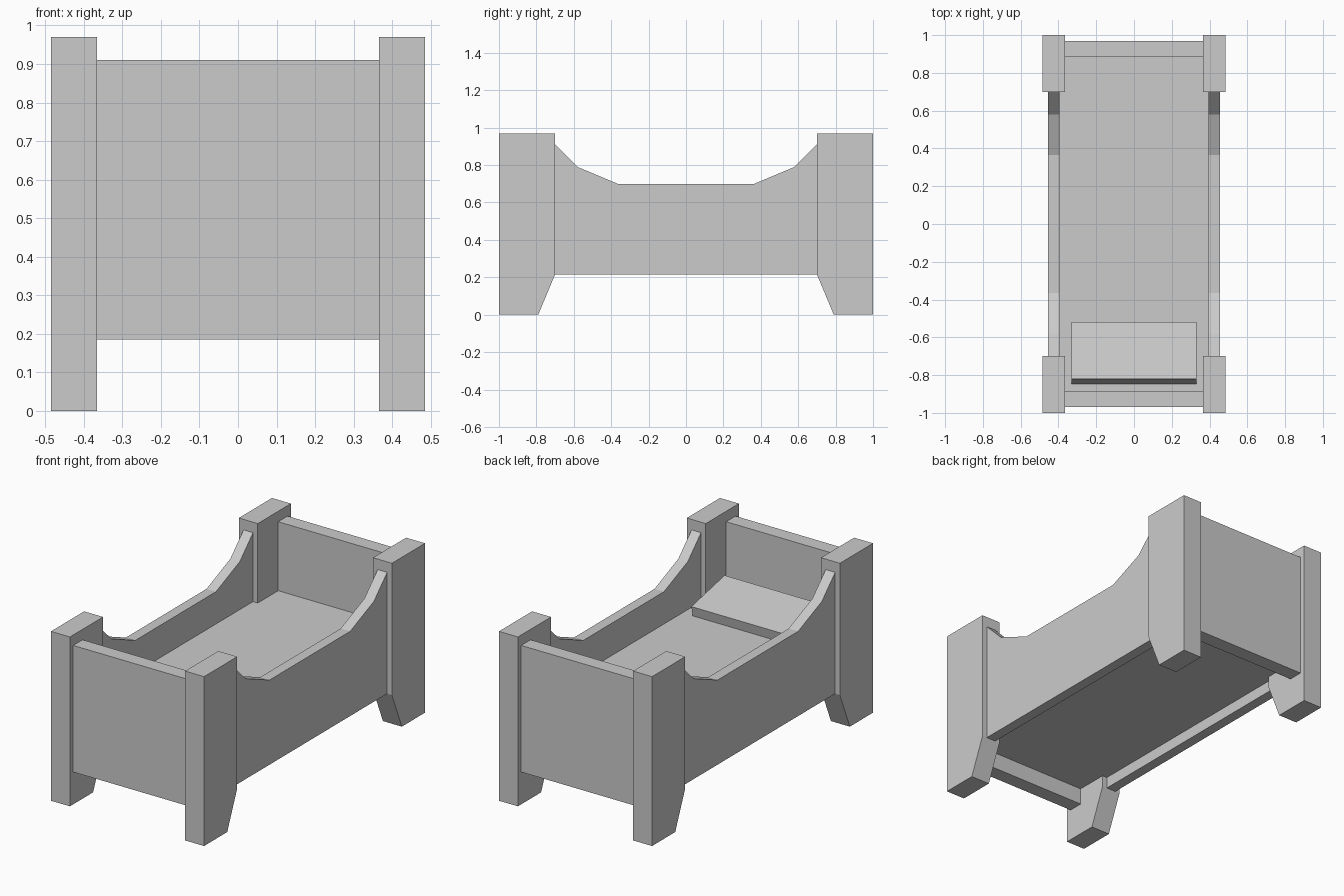
import bpy, bmesh, math
from mathutils import Matrix

if "Cube" in bpy.data.objects:
    bpy.data.objects.remove(bpy.data.objects["Cube"])


def extrude_x(name, profile, x0, x1):
    """Solid made from a (y, z) profile swept from x0 to x1."""
    bm = bmesh.new()
    face = bm.faces.new([bm.verts.new((x0, y, z)) for y, z in profile])
    new = bmesh.ops.extrude_face_region(bm, geom=[face])["geom"]
    verts = [g for g in new if isinstance(g, bmesh.types.BMVert)]
    bmesh.ops.translate(bm, verts=verts, vec=(x1 - x0, 0, 0))
    bmesh.ops.recalc_face_normals(bm, faces=bm.faces)
    return link(name, bm)


def box(name, center, size, tilt=0):
    """Box, optionally tilted about the x axis."""
    bm = bmesh.new()
    m = (Matrix.Translation(center) @ Matrix.Rotation(tilt, 4, 'X')
         @ Matrix.Diagonal((*size, 1)))
    bmesh.ops.create_cube(bm, size=1, matrix=m)
    return link(name, bm)


def link(name, bm):
    mesh = bpy.data.meshes.new(name)
    bm.to_mesh(mesh)
    bm.free()
    obj = bpy.data.objects.new(name, mesh)
    bpy.context.collection.objects.link(obj)
    return obj


def mirror(obj, x=False, y=False):
    mod = obj.modifiers.new("mirror", 'MIRROR')
    mod.use_axis = (x, y, False)
    mod.use_mirror_merge = False


# Four corner posts with tapered feet
post = extrude_x("corner_posts", [(1, 0), (1, 0.97), (0.7, 0.97),
                                  (0.7, 0.215), (0.79, 0)], 0.365, 0.485)
mirror(post, x=True, y=True)

# Side rails with the scooped top edge
scoop = [(0.7, 0.91), (0.58, 0.79), (0.365, 0.7)]
rail_profile = ([(-0.7, 0.215), (0.7, 0.215)] + scoop
                + [(-y, z) for y, z in reversed(scoop)])
rail = extrude_x("side_rails", rail_profile, 0.395, 0.455)
mirror(rail, x=True)

# Headboard and footboard
board_size = (0.73, 0.085, 0.725)
box("headboard", (0, -0.9275, 0.5475), board_size)
box("footboard", (0, 0.9275, 0.5475), board_size)

# Mattress between the boards
box("mattress", (0, 0, 0.3975), (0.79, 1.77, 0.235))

# Tilted pillow, partly sunk into the mattress
box("pillow", (0, -0.685, 0.534), (0.66, 0.307, 0.145), -math.radians(12))
